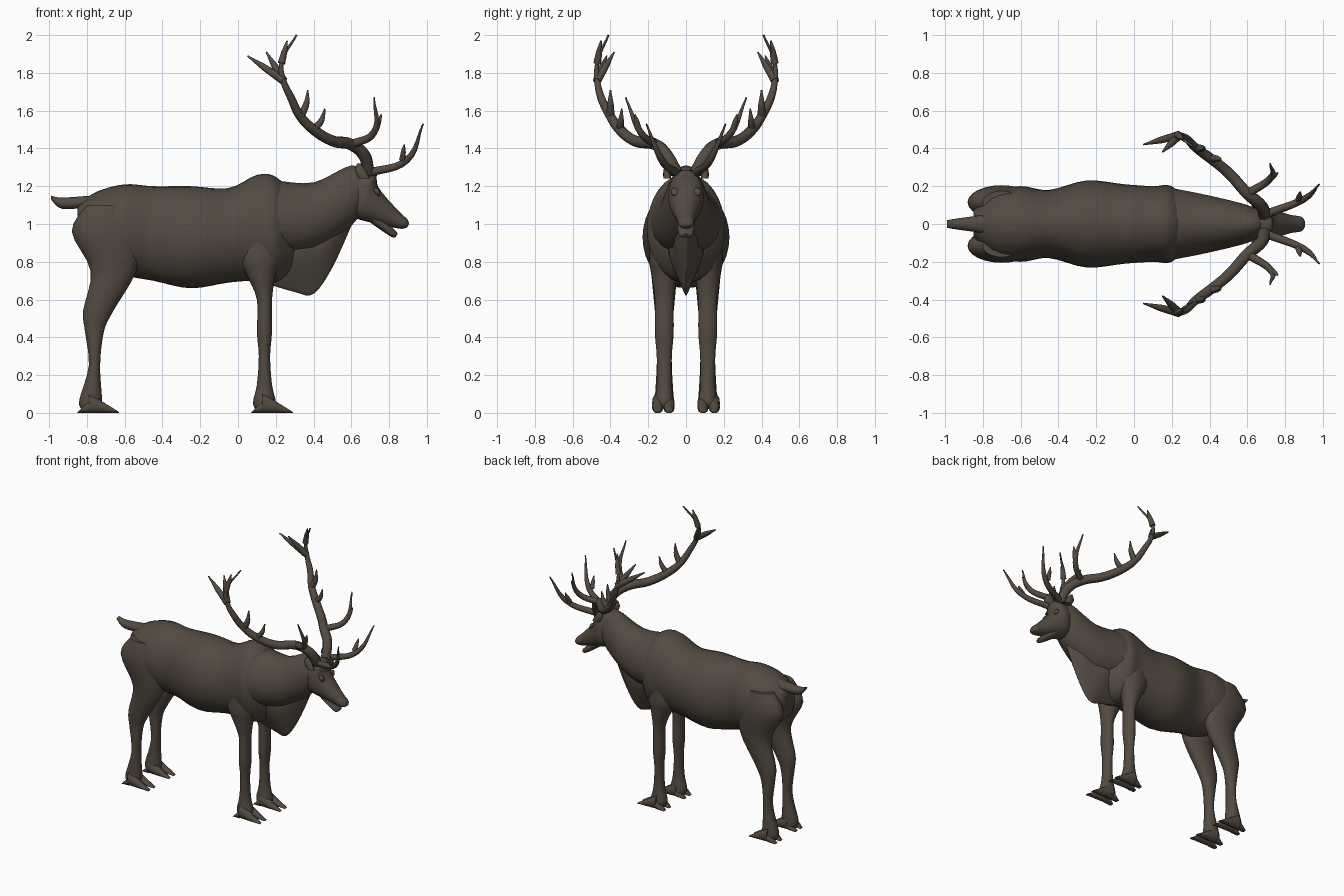
import bpy
import bmesh
from math import cos, sin, pi, radians
from mathutils import Vector

cube = bpy.data.objects.get("Cube")
if cube:
    bpy.data.objects.remove(cube, do_unlink=True)

# One hide colour for the whole animal
hide = bpy.data.materials.new("dark_brown_hide")
hide.use_nodes = True
colour = (.088, .07, .053, 1)
shader = hide.node_tree.nodes["Principled BSDF"]
hide.diffuse_color = colour
shader.inputs["Base Color"].default_value = colour
shader.inputs["Roughness"].default_value = .8

# Ring planes: across the trunk, flat for limbs, tilted for the head
UPRIGHT, LEVEL, TILTED = 0, pi / 2, .56


def select_only(obj):
    bpy.ops.object.select_all(action='DESELECT')
    obj.select_set(True)
    bpy.context.view_layer.objects.active = obj


def add_object(name, data):
    obj = bpy.data.objects.new(name, data)
    bpy.context.collection.objects.link(obj)
    data.materials.append(hide)
    select_only(obj)
    return obj


def smooth_path(points, steps=4):
    """Catmull-Rom interpolation through equal-length tuples."""
    padded = [points[0], *points, points[-1]]
    result = []
    for quad in zip(padded, padded[1:], padded[2:], padded[3:]):
        for step in range(steps):
            t = step / steps
            result.append([
                b + t / 2 * (c - a + t * (2 * a - 5 * b + 4 * c - d
                                          + t * (3 * (b - c) + d - a)))
                for a, b, c, d in zip(*quad)])
    return result + [points[-1]]


def loft(name, sections, lean=UPRIGHT, offset=0, pinch=0, sides=24):
    """Skin elliptical rings given as (x, z, half width, half depth)."""
    bm = bmesh.new()
    rings = []
    for x, z, wide, deep in smooth_path(sections):
        ring = []
        for i in range(sides):
            turn = 2 * pi * i / sides
            across = wide * cos(turn) * (1 + pinch * sin(turn))
            along = deep * sin(turn)
            ring.append(bm.verts.new((x + along * sin(lean),
                                      offset + across,
                                      z + along * cos(lean))))
        rings.append(ring)
    for lower, upper in zip(rings, rings[1:]):
        for i in range(sides):
            j = (i + 1) % sides
            bm.faces.new((lower[i], lower[j], upper[j], upper[i]))
    bm.faces.new(rings[0])
    bm.faces.new(rings[-1])
    bmesh.ops.recalc_face_normals(bm, faces=bm.faces)
    mesh = bpy.data.meshes.new(name)
    bm.to_mesh(mesh)
    bm.free()
    add_object(name, mesh)
    bpy.ops.object.shade_smooth_by_angle(angle=radians(50))


def hoof(name, heel, length, height, offset):
    """Tapering wedge that rests on the ground."""
    loft(name, [(heel + length * t, height * (1.05 - t),
                 .03 * (1 - t * t / 2), height * (1.05 - t))
                for t in (0, .4, .8, 1)], offset=offset, sides=12)


def add_branch(curve, points, base, tip, side):
    spline = curve.splines.new('BEZIER')
    last = len(points) - 1
    spline.bezier_points.add(last)
    for i, (knot, (x, y, z)) in enumerate(zip(spline.bezier_points, points)):
        knot.co = (x, side * y, z)
        knot.handle_left_type = knot.handle_right_type = 'AUTO'
        knot.radius = base + (tip - base) * (i / last) ** 2


def antler(name, beam, tines, side):
    """Main beam plus bowed tines, each given as (root, tip, bow)."""
    curve = bpy.data.curves.new(name, 'CURVE')
    curve.dimensions = '3D'
    curve.bevel_depth = 1
    curve.bevel_resolution = 3
    curve.resolution_u = 6
    curve.use_fill_caps = True
    add_branch(curve, beam, .033, .005, side)
    for root, tip, bow in tines:
        root, tip = Vector(root), Vector(tip)
        middle = (root + tip) / 2 + Vector((bow, 0, -bow))
        thickness = min(.023, .008 + (tip - root).length / 10)
        add_branch(curve, (root, middle, tip), thickness, .004, side)
    add_object(name, curve)
    bpy.ops.object.convert(target='MESH')
    bpy.ops.object.shade_smooth_by_angle(angle=radians(50))


# Trunk, neck and hanging throat mane
loft("body", [
    (-.85, 1, .07, .1), (-.75, .99, .17, .18), (-.6, .97, .2, .24),
    (-.45, .95, .18, .25), (-.25, .93, .23, .27), (-.05, .94, .21, .25),
    (.1, .98, .2, .28), (.2, .97, .2, .28), (.3, .95, .1, .2)], sides=32)
loft("neck", [
    (.2, 1.03, .19, .2), (.4, 1.04, .15, .18), (.6, 1.15, .1, .16),
    (.7, 1.2, .05, .06)], pinch=-.1)
loft("throat_mane", [
    (.1, .8, .05, .1), (.3, .8, .08, .16), (.4, .8, .06, .17),
    (.5, .9, .05, .13), (.6, 1.05, .03, .06)], pinch=.7)

# Head, lower jaw and tail
loft("head", [
    (.6, 1.2, .07, .1), (.66, 1.17, .09, .13), (.69, 1.11, .09, .1),
    (.82, 1.03, .05, .05), (.88, 1, .04, .03), (.9, .99, .02, .01)], TILTED)
loft("lower_jaw", [(.72, 1.03, .05, .03), (.82, .95, .04, .02),
                   (.84, .94, .02, .01)], TILTED)
loft("tail", [(-.78, 1.12, .05, .03), (-.93, 1.11, .03, .03),
              (-.99, 1.14, .02, .01)])

front_leg = [
    (.1, 1, .07, .1), (.11, .82, .08, .11), (.12, .74, .07, .08),
    (.14, .6, .05, .04), (.14, .43, .05, .04), (.14, .3, .04, .03),
    (.14, .15, .04, .04), (.14, .06, .05, .06), (.14, .02, .05, .05)]
hind_leg = [
    (-.7, 1.1, .06, .1), (-.7, .96, .09, .18), (-.66, .75, .07, .12),
    (-.74, .54, .05, .08), (-.76, .43, .04, .05), (-.76, .25, .04, .03),
    (-.78, .07, .05, .06), (-.78, .02, .05, .05)]

# Antler beam from skull to upper tip, then the tines that leave it
beam = [(.69, .05, 1.27), (.67, .1, 1.36), (.6, .16, 1.42), (.5, .27, 1.44),
        (.4, .35, 1.5), (.33, .4, 1.57), (.28, .45, 1.67), (.24, .47, 1.76),
        (.23, .47, 1.85), (.31, .41, 2)]
skull, brow, bend, _, low, middle, _, crown, fork, _ = beam
tines = [
    (skull, (.98, .21, 1.53), .06), (bend, (.72, .32, 1.67), .06),
    (low, (.46, .34, 1.61), .01), (middle, (.37, .4, 1.71), .01),
    (crown, (.05, .42, 1.89), 0), (crown, (.15, .38, 1.91), 0),
    (fork, (.26, .45, 1.97), 0),
    ((.73, .25, 1.5), (.76, .27, 1.58), 0),
    ((.87, .13, 1.34), (.88, .17, 1.42), 0)]

for word, side in (("left", 1), ("right", -1)):
    # Legs with cloven hooves and dewclaws
    for pair, leg, heel in (("front", front_leg, .13), ("hind", hind_leg, -.79)):
        name = f"{word}_{pair}"
        loft(f"{name}_leg", leg, LEVEL, side * .115)
        for part, spread in (("inner", .09), ("outer", .15)):
            hoof(f"{name}_{part}_toe", heel, .16, .05, side * spread)
            hoof(f"{name}_{part}_dewclaw", heel, -.06, .03, side * spread)

    # Ears, eyes and antlers
    loft(f"{word}_ear", [(.67, 1.24, .02, .03), (.65, 1.28, .02, .03),
                         (.64, 1.32, .01, .01)], LEVEL, side * .1, sides=12)
    loft(f"{word}_eye", [(.72, 1.18, .01, .01), (.74, 1.17, .02, .02),
                         (.75, 1.16, .01, .01)], offset=side * .06, sides=12)
    antler(f"{word}_antler", beam, tines, side)
